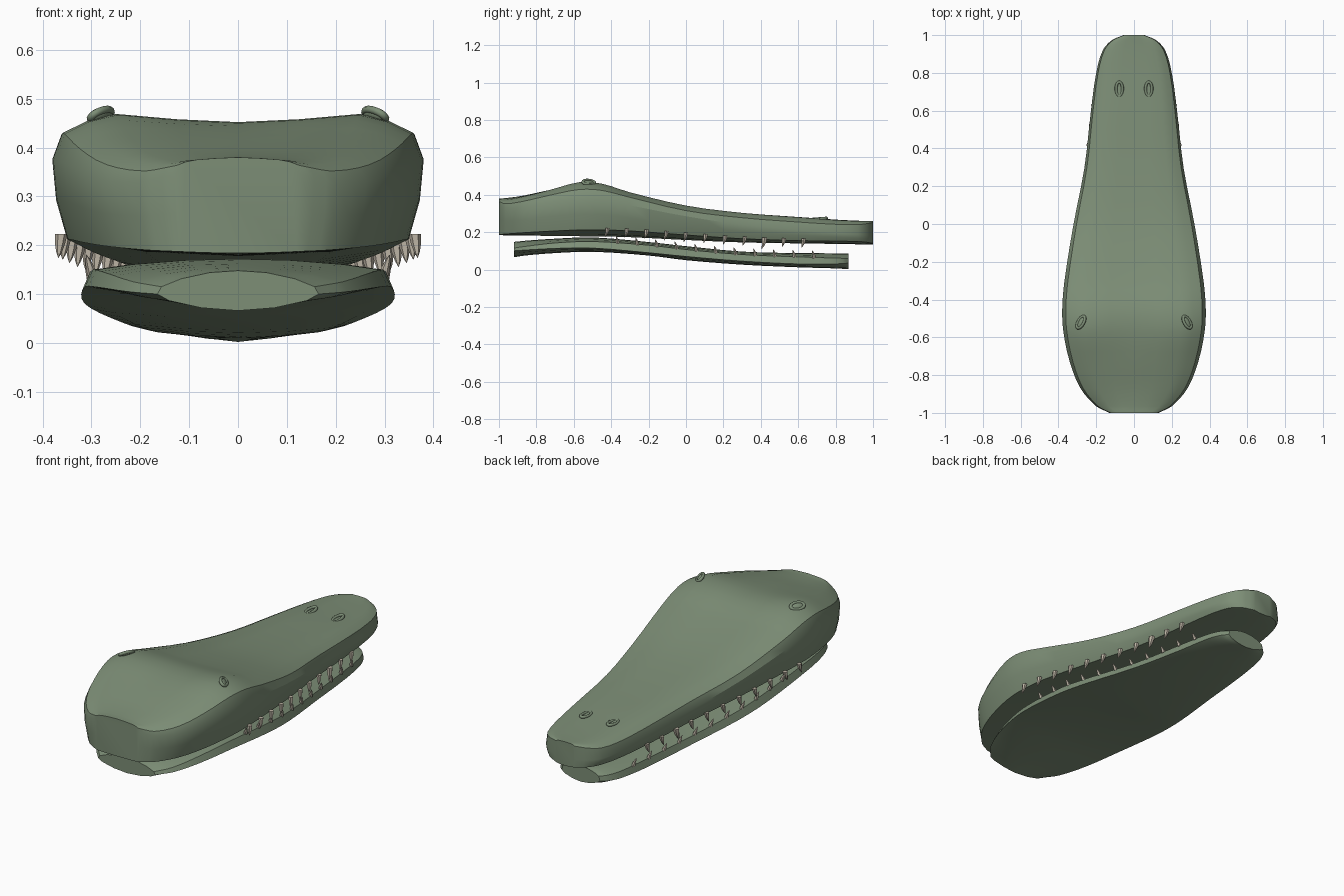
import bpy, bmesh, math
from mathutils import Vector, Matrix

if "Cube" in bpy.data.objects:
    bpy.data.objects.remove(bpy.data.objects["Cube"])


def material(name, rgb):
    m = bpy.data.materials.new(name)
    m.diffuse_color = (*rgb, 1)
    m.use_nodes = True
    m.node_tree.nodes["Principled BSDF"].inputs["Base Color"].default_value = m.diffuse_color
    return m


GREEN = material("hide green", (0.205, 0.272, 0.183))
BONE = material("tooth bone", (0.50, 0.45, 0.37))


def finish(bm, name, mat, angle=30):
    bmesh.ops.recalc_face_normals(bm, faces=bm.faces)
    me = bpy.data.meshes.new(name)
    bm.to_mesh(me)
    bm.free()
    me.materials.append(mat)
    ob = bpy.data.objects.new(name, me)
    bpy.context.collection.objects.link(ob)
    bpy.ops.object.select_all(action='DESELECT')
    ob.select_set(True)
    bpy.context.view_layer.objects.active = ob
    bpy.ops.object.shade_smooth_by_angle(angle=math.radians(angle))
    return ob


def sample(table, y):
    """Smooth (Hermite) interpolation of the station table at y."""
    n = len(table)
    i = max(k for k in range(n - 1) if table[k][0] <= y or k == 0)
    a, b = table[i], table[i + 1]
    p, q = table[max(i - 1, 0)], table[min(i + 2, n - 1)]
    h = b[0] - a[0]
    t = (y - a[0]) / h
    out = []
    for c in range(1, len(a)):
        m0 = (b[c] - p[c]) / (b[0] - p[0]) * h
        m1 = (q[c] - a[c]) / (q[0] - a[0]) * h
        out.append((2*t**3 - 3*t*t + 1) * a[c] + (t**3 - 2*t*t + t) * m0
                   + (3*t*t - 2*t**3) * b[c] + (t**3 - t*t) * m1)
    return out


def loft(name, table, section, steps=3):
    """Skin mirrored half-sections along y and cap both ends."""
    bm = bmesh.new()
    ys = [a[0] + (b[0] - a[0]) * k / steps
          for a, b in zip(table, table[1:]) for k in range(steps)] + [table[-1][0]]
    rings = []
    for y in ys:
        half = section(*sample(table, y))
        loop = half + [(-x, z) for x, z in half[-2:0:-1]]
        rings.append([bm.verts.new((x, y, z)) for x, z in loop])
    for r, s in zip(rings, rings[1:]):
        for j in range(len(r)):
            k = (j + 1) % len(r)
            bm.faces.new((r[j], r[k], s[k], s[j]))
    bm.faces.new(rings[0])
    bm.faces.new(rings[-1])
    return finish(bm, name, GREEN)


# Upper jaw: y, half width, crown, brow, shoulder, widest, lower edge, palate
UPPER = [
    (-1.0, .13, .380, .375, .364, .345, .187, .184),
    (-.965, .20, .382, .372, .352, .330, .190, .183),
    (-.87, .283, .395, .390, .365, .335, .197, .182),
    (-.73, .34, .425, .425, .397, .360, .205, .180),
    (-.57, .374, .450, .467, .428, .378, .212, .178),
    (-.45, .38, .447, .459, .423, .372, .212, .177),
    (-.3, .368, .405, .413, .386, .343, .207, .173),
    (0, .32, .340, .342, .315, .285, .185, .158),
    (.3, .262, .303, .303, .277, .240, .165, .145),
    (.6, .228, .281, .280, .254, .212, .155, .140),
    (.8, .20, .267, .265, .242, .195, .152, .137),
    (.92, .165, .261, .259, .240, .187, .150, .135),
    (.975, .115, .260, .258, .247, .185, .145, .135),
    (1.0, .055, .260, .259, .252, .185, .140, .135)]


def upper_section(w, zt, zr, zs, zm, zb, zc):
    return [(0, zt), (.33 * w, zt + .35 * (zr - zt)), (.66 * w, zr),
            (.82 * w, zr + .38 * (zs - zr)), (.95 * w, zs), (w, zm),
            (.98 * w, zm + .5 * (zb - zm)), (.92 * w, zb),
            (.5 * w, zc + .25 * (zb - zc)), (0, zc)]


# Lower jaw: y, half width, tongue line, upper edge, lower edge, chin
LOWER = [
    (-.92, .165, .148, .115, .100, .066),
    (-.85, .225, .155, .125, .105, .076),
    (-.7, .28, .165, .142, .113, .088),
    (-.5, .313, .172, .150, .115, .095),
    (-.2, .32, .147, .130, .090, .075),
    (0, .30, .125, .107, .070, .050),
    (.3, .245, .096, .080, .045, .026),
    (.6, .20, .088, .068, .030, .012),
    (.77, .17, .087, .062, .030, .007),
    (.84, .14, .086, .060, .032, .004),
    (.87, .11, .085, .058, .035, .002)]


def lower_section(w, zt, ze, zw, zc):
    return [(0, zt), (.35 * w, zt - .12 * (zt - ze)), (.7 * w, zt - .5 * (zt - ze)),
            (.95 * w, ze), (w, zw), (.85 * w, zc + .6 * (zw - zc)),
            (.45 * w, zc + .17 * (zw - zc)), (0, zc)]


loft("upper_jaw", UPPER, upper_section)
loft("lower_jaw", LOWER, lower_section)


def add_tooth(bm, base, direction, length, radius):
    """Curved six-sided horn, hooking towards the back of the head."""
    rings = []
    for t, r in ((0, 1), (.4, .8), (.75, .45)):
        c = base + direction * length * t + Vector((0, -.25 * length * t * t, 0))
        rings.append([bm.verts.new(c + Vector((math.cos(a) * r * radius,
                                               math.sin(a) * r * radius, 0)))
                      for a in (k * math.pi / 3 for k in range(6))])
    tip = bm.verts.new(base + direction * length + Vector((0, -.25 * length, 0)))
    bm.faces.new(rings[0])
    for r, s in zip(rings, rings[1:]):
        for j in range(6):
            bm.faces.new((r[j], r[j - 1], s[j - 1], s[j]))
    for j in range(6):
        bm.faces.new((rings[-1][j], rings[-1][j - 1], tip))


# Teeth along both edges of each jaw
upper_teeth, lower_teeth = bmesh.new(), bmesh.new()
for side in (-1, 1):
    for k in range(11):
        y = -.42 + .105 * k
        w, *_, zb, zc = sample(UPPER, y)
        big = 1.25 if k == 8 else 1
        add_tooth(upper_teeth, Vector((side * .955 * w, y, zb + .012)),
                  Vector((side * .12, 0, -1)), .05 * big, .013 * big)
        y += .055
        w, zt, ze, zw, zc = sample(LOWER, y)
        add_tooth(lower_teeth, Vector((side * .93 * w, y, ze - .005)),
                  Vector((side * .3, 0, 1)), .043, .011)
finish(upper_teeth, "upper_teeth", BONE)
finish(lower_teeth, "lower_teeth", BONE)


def ring(name, loc, size, tube, rot):
    """Oval ring with half-axes size, lying in its own xy plane."""
    bm = bmesh.new()
    n, m = 20, 8
    v = []
    for i in range(n):
        a = 2 * math.pi * i / n
        v.append([])
        for j in range(m):
            b = 2 * math.pi * j / m
            p = Vector(((size[0] - tube + tube * math.cos(b)) * math.cos(a),
                        (size[1] - tube + tube * math.cos(b)) * math.sin(a),
                        tube * math.sin(b)))
            v[i].append(bm.verts.new(loc + rot @ p))
    for i in range(n):
        for j in range(m):
            bm.faces.new((v[i - 1][j - 1], v[i][j - 1], v[i][j], v[i - 1][j]))
    finish(bm, name, GREEN, 60)


for side, tag in ((-1, "left"), (1, "right")):
    # Eyelid ring and eyeball, tilted outwards
    loc = Vector((side * .281, -.52, .466))
    rot = Matrix.Rotation(side * .5, 3, 'Z') @ Matrix.Rotation(side * .68, 3, 'Y')
    ring(tag + "_eyelid", loc, (.027, .043), .008, rot)
    bm = bmesh.new()
    bmesh.ops.create_uvsphere(bm, u_segments=14, v_segments=8, radius=1)
    for vert in bm.verts:
        c = vert.co
        vert.co = loc + rot @ Vector((c.x * .02, c.y * .035, c.z * .011 - .004))
    finish(bm, tag + "_eye", GREEN, 60)
    # Nostril rim
    ring(tag + "_nostril", Vector((side * .078, .715, .272)), (.025, .045), .008,
         Matrix.Rotation(.08, 3, 'X'))
